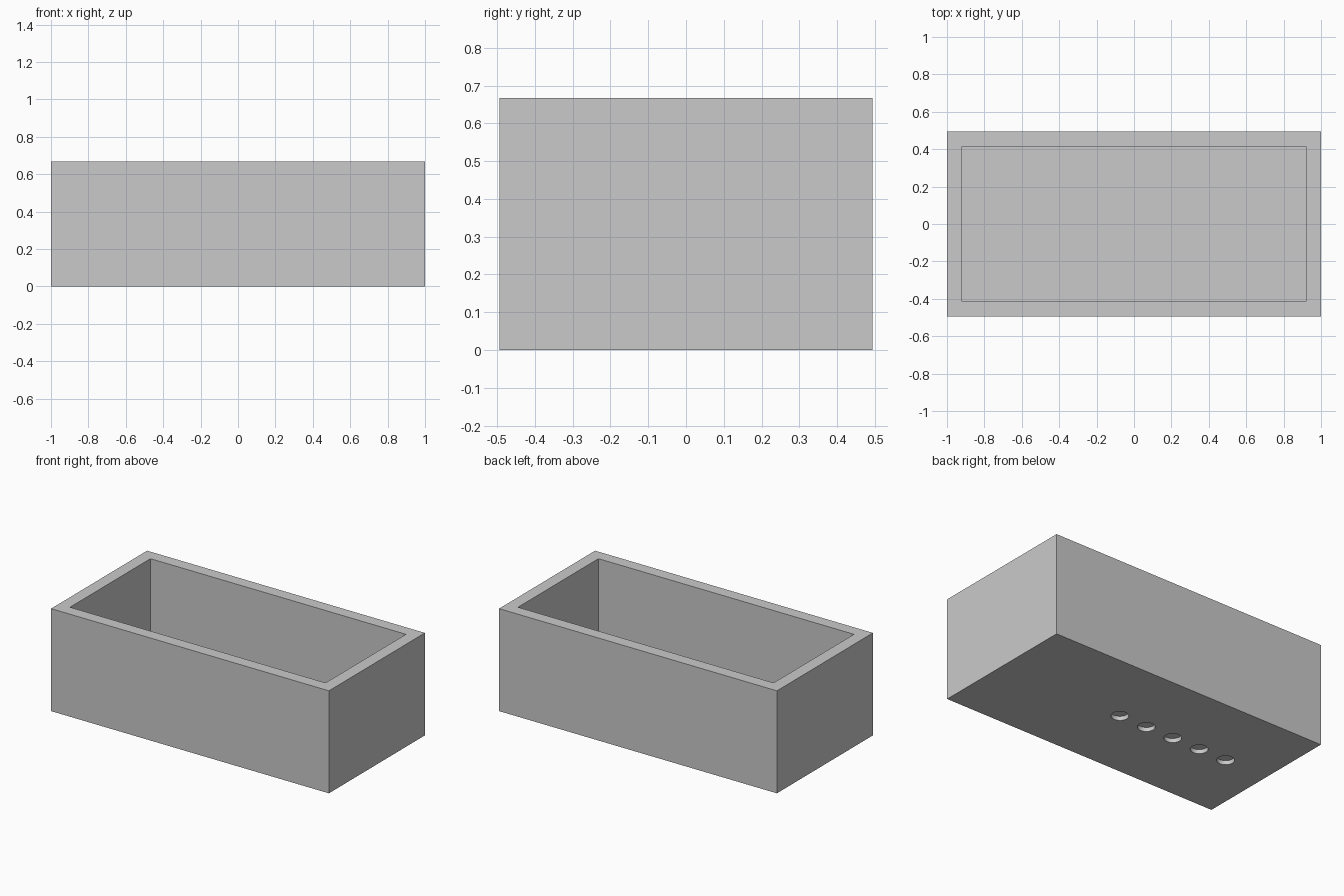
import bpy
import bmesh
from mathutils import Matrix, Vector

LENGTH, WIDTH, HEIGHT = 2.0, 0.987, 0.667
WALL = 0.08
HOLE_RADIUS, HOLE_DEPTH, HOLE_PITCH, HOLE_CENTRE = 0.052, 0.027, 0.2, -0.293

if "Cube" in bpy.data.objects:
    bpy.data.objects.remove(bpy.data.objects["Cube"], do_unlink=True)

grey = bpy.data.materials.new("plain grey")
grey.use_nodes = True
colour = (0.59, 0.59, 0.59, 1.0)
grey.diffuse_color = colour
grey.node_tree.nodes["Principled BSDF"].inputs["Base Color"].default_value = colour


def make_object(name, bm):
    mesh = bpy.data.meshes.new(name)
    bm.to_mesh(mesh)
    bm.free()
    mesh.materials.append(grey)
    obj = bpy.data.objects.new(name, mesh)
    bpy.context.collection.objects.link(obj)
    return obj


# Open box: inset the top face and push it down to the floor
bm = bmesh.new()
bmesh.ops.create_cube(bm, size=1, matrix=Matrix.Translation((0, 0, HEIGHT / 2))
                      @ Matrix.Diagonal((LENGTH, WIDTH, HEIGHT, 1)))
top = max(bm.faces, key=lambda f: f.calc_center_median().z)
bmesh.ops.inset_region(bm, faces=[top], thickness=WALL, use_even_offset=True)
cavity = bmesh.ops.extrude_discrete_faces(bm, faces=[top])["faces"][0]
bmesh.ops.translate(bm, vec=Vector((0, 0, WALL - HEIGHT)), verts=cavity.verts)
box = make_object("open_box", bm)

# Row of shallow round recesses under the floor
bm = bmesh.new()
for i in range(-2, 3):
    bmesh.ops.create_cone(bm, cap_ends=True, segments=32, radius1=HOLE_RADIUS,
                          radius2=HOLE_RADIUS, depth=HOLE_DEPTH * 2,
                          matrix=Matrix.Translation((HOLE_CENTRE + i * HOLE_PITCH, 0, 0)))
cutter = make_object("recess_cutter", bm)
cutter.hide_render = True

cut = box.modifiers.new("recesses", "BOOLEAN")
cut.operation = "DIFFERENCE"
cut.solver = "EXACT"
cut.object = cutter

# Bake the cut, then drop the helper
bpy.context.view_layer.objects.active = box
box.select_set(True)
bpy.ops.object.modifier_apply(modifier=cut.name)
bpy.data.objects.remove(cutter, do_unlink=True)
bpy.ops.object.shade_smooth_by_angle()
